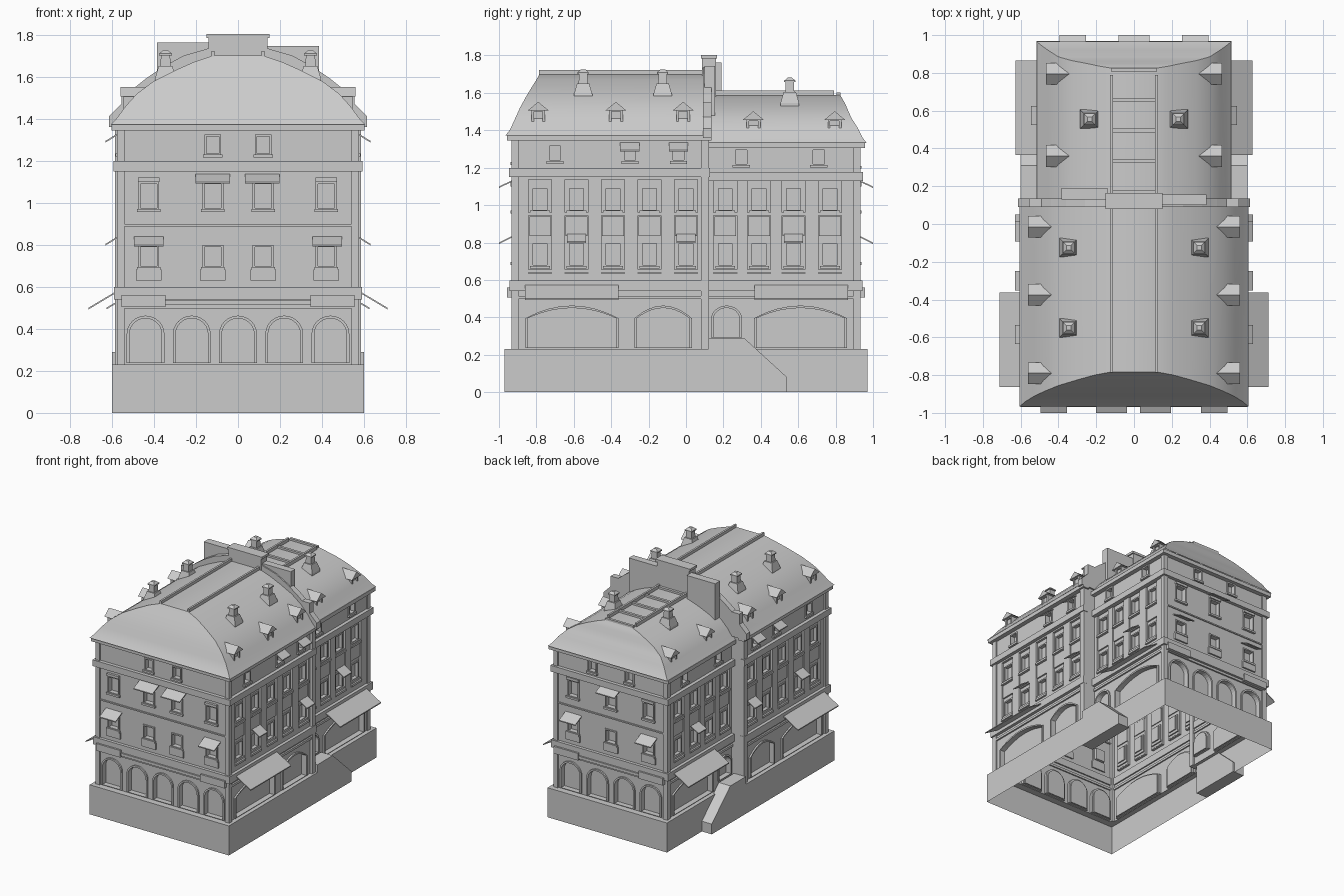
import bpy, bmesh, math
from mathutils import Vector as V
from collections import defaultdict

if "Cube" in bpy.data.objects:
    bpy.data.objects.remove(bpy.data.objects["Cube"])

parts = defaultdict(bmesh.new)


def face(bm, vs, d):
    """New face whose normal points along d"""
    fc = bm.faces.new(vs)
    fc.normal_update()
    if fc.normal.dot(d) < 0:
        fc.normal_flip()
    return fc


def mean(pts):
    return sum(pts, V()) / len(pts)


def loft(part, a, b, caps=True):
    """Closed solid between two matching loops"""
    bm, n, c = parts[part], len(a), mean(a + b)
    va, vb = [bm.verts.new(p) for p in a], [bm.verts.new(p) for p in b]
    for i in range(n):
        j = (i + 1) % n
        face(bm, [va[i], va[j], vb[j], vb[i]], mean([a[i], a[j], b[j], b[i]]) - c)
    if caps:
        face(bm, va, mean(a) - c)
        face(bm, vb, mean(b) - c)


# Facade frames: (u along wall, z, outward offset) -> world
FRONT = lambda u, z, o: V((u, -.92 - o, z))
BACK = lambda u, z, o: V((u, .92 + o, z))
side = lambda s, x: (lambda u, z, o: V((s * (x + o), u, z)))
XF, XR, YJ = .565, .48, .10


def rect(u, hw, z0, z1):
    return [(u - hw, z0), (u + hw, z0), (u + hw, z1), (u - hw, z1)]


def arch(u, hw, z0, zs, zt, power=2, n=12):
    pts = [(u - hw, z0), (u + hw, z0)]
    for i in range(n + 1):
        a = math.pi * i / n
        h = math.sin(a) if power == 2 else 1 - math.cos(a) ** 2
        pts.append((u + hw * math.cos(a), zs + (zt - zs) * h))
    return pts


def prism(part, f, pts, o0, o1):
    loft(part, [f(u, z, o0) for u, z in pts], [f(u, z, o1) for u, z in pts])


def box(part, f, u0, u1, z0, z1, o0, o1):
    prism(part, f, [(u0, z0), (u1, z0), (u1, z1), (u0, z1)], o0, o1)


def wall(part, f, u0, u1, z0, z1, holes, o=0, depth=.03, cap=True):
    """Wall sheet with recessed openings"""
    bm, out, edges, loops = parts[part], f(0, 0, 1) - f(0, 0, 0), [], []
    for lp in [[(u0, z0), (u1, z0), (u1, z1), (u0, z1)]] + holes:
        vs = [bm.verts.new(f(u, z, o)) for u, z in lp]
        edges += [bm.edges.new((vs[i - 1], vs[i])) for i in range(len(vs))]
        loops.append(vs)
    r = bmesh.ops.triangle_fill(bm, use_beauty=True, edges=edges, normal=out)
    for fc in r['geom']:
        if isinstance(fc, bmesh.types.BMFace):
            fc.normal_update()
            if fc.normal.dot(out) < 0:
                fc.normal_flip()
    for vs in loops[1:]:
        bk = [bm.verts.new(v.co - out * depth) for v in vs]
        c = mean([v.co for v in vs])
        for i in range(len(vs)):
            q = [vs[i - 1], vs[i], bk[i], bk[i - 1]]
            face(bm, q, c - mean([v.co for v in q]))
        if cap:
            face(bm, bk, out)


def frame(f, inner, outer, o0, o1, part='window_frames'):
    n = len(inner)
    for i in range(n):
        q = [inner[i - 1], inner[i], outer[i], outer[i - 1]]
        loft(part, [f(u, z, o0) for u, z in q], [f(u, z, o1) for u, z in q])


def window(f, u, hw, z0, z1, o=0, t=.01):
    """Frame, sill and lintel; returns the hole outline"""
    hole = rect(u, hw, z0, z1)
    frame(f, hole, rect(u, hw + t, z0 - t, z1 + t), o - .01, o + .008)
    box('window_sills', f, u - hw - .016, u + hw + .016, z0 - .02, z0 - .005, o - .01, o + .018)
    return hole


def archway(f, u, hw, z0, zs, zt, power=2):
    t = .013
    hole = arch(u, hw, z0, zs, zt, power)
    frame(f, hole, arch(u, hw + t, z0 - .003, zs, zt + t, power), -.02, .012, 'arch_frames')
    return hole


def awning(f, u, hw, z0, z1, o1, part='awnings'):
    a = [(0, z1), (o1, z0), (o1, z0 - .008), (0, z1 - .008)]
    loft(part, [f(u - hw, z, o) for o, z in a], [f(u + hw, z, o) for o, z in a])


def cornice(f, u0, u1, dz=0):
    for z0, z1, o in [(.54, .598, .024), (.497, .515, .012), (1.15, 1.198, .027)]:
        box('cornices', f, u0 - o, u1 + o, z0 - (dz if z0 > 1 else 0), z1 - (dz if z0 > 1 else 0), -.01, o)
    box('eaves', f, u0 - .035, u1 + .035, 1.345 - 2 * dz, 1.375 - 2 * dz, -.02, .036)


def end_facade(f, hw, arches, ahw, cols, attic, high, low, dz):
    """Front or back elevation"""
    wall('walls', f, -hw, hw, .23, .54, [archway(f, u, ahw, .24, .375, .45) for u in arches])
    wins = [window(f, u, .04, z0, z1) for u in cols for z0, z1 in [(.975, 1.09), (.70, .79)]]
    wall('walls', f, -hw, hw, .54, 1.17, wins)
    wall('walls', f, -hw, hw, 1.17, 1.36 - dz,
         [window(f, u, .03, 1.235 - dz, 1.315 - dz) for u in attic])
    for u in cols:
        box('window_aprons', f, u - .06, u + .06, .63, .682, -.01, .012)
        box('window_lintels', f, u - .052, u + .052, 1.1, 1.12, -.01, .018)
    box('string_course', f, -hw, hw, .888, .898, -.01, .008)
    for u in high:
        awning(f, u, .082, 1.1, 1.137, .08)
    for u in low:
        awning(f, u, .07, .80, .84, .08)
    for s in (-1, 1):
        box('corner_pilasters', f, s * (hw - .025), s * (hw + .012), .23, 1.36 - dz, -.025, .012)
    # shop sign boxes and long blind between them
    for s in (-1, 1):
        box('sign_boxes', f, s * (hw - .22), s * (hw - .01), .505, .56, 0, .038)
    box('shop_blind', f, .22 - hw, hw - .22, .515, .537, 0, .03)
    cornice(f, -hw, hw, dz)


def side_facade(f, u0, u1, bays, arches, attic, awn_attic, awn_low, big, dz):
    wall('walls', f, u0, u1, .23, .54, arches)
    wall('walls', f, u0, u1, .54, 1.17, [rect(u, .062, .635, 1.138) for u in bays], depth=.018, cap=False)
    for u in bays:
        wins = [window(f, u, .037, z0, z1, -.018) for z0, z1 in [(.68, .795), (.975, 1.09)]]
        wall('walls', f, u - .062, u + .062, .635, 1.138, wins, -.018, .02)
        box('bay_spandrels', f, u - .058, u + .058, .835, .94, -.025, -.006)
        for z in (.64, .945):
            box('bay_sills', f, u - .062, u + .062, z, z + .016, -.02, .008)
    wall('walls', f, u0, u1, 1.17, 1.36 - dz, [window(f, u, .03, 1.24 - dz, 1.315 - dz) for u in attic])
    for u in awn_attic:
        awning(f, u, .052, 1.295, 1.335, .065)
    for u in awn_low:
        awning(f, u, .05, .805, .845, .065)
    awning(f, big, .25, .50, .588, .147, 'shop_awnings')
    cornice(f, u0, u1, dz)


def dormer(f, u, z, x, X):
    """Gabled roof window: z = base, x = face position"""
    o = x - X
    wall('dormers', f, u - .037, u + .037, z, z + .08, [rect(u, .024, z + .014, z + .07)], o, .012)
    for s in (-1, 1):
        box('dormers', f, u + s * .03, u + s * .0368, z, z + .08, o - .12, o)
    box('window_sills', f, u - .045, u + .045, z - .008, z + .004, o - .05, o + .008)
    prism('dormer_roofs', f, [(u - .057, z + .075), (u + .057, z + .075), (u, z + .122)], o - .15, o + .015)


def square(x, y, z, h):
    return [V((x + a * h, y + b * h, z)) for a, b in [(-1, -1), (1, -1), (1, 1), (-1, 1)]]


def chimney(x, y, z):
    for h0, z0, h1, z1 in [(.05, -.05, .05, .03), (.05, .03, .033, .09), (.024, .09, .022, .142),
                           (.03, .142, .03, .15), (.03, .15, .012, .166)]:
        loft('chimneys', square(x, y, z + z0, h0), square(x, y, z + z1, h1))


def roof(name, rings, yj):
    """Curved hip roof lofted through (half width, end y, z) rings, open at the joint"""
    bm = parts[name]
    rows = [[bm.verts.new(p) for p in [(x, yj, z), (x, y, z), (-x, y, z), (-x, yj, z)]] for x, y, z in rings]
    for a, b in zip(rows, rows[1:]):
        for i in range(3):
            q = [a[i], a[i + 1], b[i + 1], b[i]]
            face(bm, q, mean([v.co for v in q]) - V((0, yj, 1)))
    face(bm, rows[-1], V((0, 0, 1)))


# Plinth: stepped outline, open underneath
def outline(xf, xr, yf, yj, z):
    r = [(xf, -yf), (xf, yj), (xr, yj), (xr, yf)]
    return [V((x, y, z)) for x, y in r] + [V((-x, y, z)) for x, y in reversed(r)]
loft('plinth', outline(.6, .515, .97, .125, 0), outline(.6, .515, .97, .125, .23), False)
bm, A, B = parts['plinth'], outline(.6, .515, .97, .125, .23), outline(.56, .475, .915, .095, .23)
for i in range(8):
    face(bm, [bm.verts.new(p) for p in (A[i - 1], A[i], B[i], B[i - 1])], V((0, 0, 1)))

# Elevations
end_facade(FRONT, XF, [-.44, -.22, 0, .22, .44], .077, [-.425, -.12, .12, .42], [-.12, .12],
           [-.12, .115], [-.425, .425], 0)
end_facade(BACK, XR, [-.345, -.115, .115, .345], .08, [-.325, 0, .325], [-.16, .16], [0], [-.325, .325], .02)
for s in (-1, 1):
    f, r = side(s, XF), side(s, XR)
    side_facade(f, -.92, YJ, [-.78, -.585, -.39, -.195, 0],
                [archway(f, -.61, .235, .24, .395, .45, 1), archway(f, -.122, .14, .24, .395, .45, 1)],
                [-.70, -.30, -.04], [-.30, -.04], [-.585, 0], -.612, 0)
    side_facade(r, YJ, .92, [.21, .39, .575, .77],
                [archway(r, .217, .07, .295, .39, .45), archway(r, .612, .235, .24, .395, .45, 1)],
                [.295, .71], [], [.575], .615, .02)
    # dormers and chimneys
    for y in (-.79, -.375, -.015):
        dormer(f, y, 1.43, .545, XF)
    for y in (.36, .795):
        dormer(r, y, 1.38, .452, XR)
    for y in (-.125, -.55):
        chimney(s * .345, y, 1.56)
    chimney(s * .235, .555, 1.515)
    # side stair block with sloping parapet
    prism('side_stairs', r, [(.12, 0), (.54, 0), (.54, .08), (.31, .29), (.12, .29)], .02, .12)
    # dividing pier, joint wall and rails along the flat roof tops
    box('dividing_pier', f, .08, .122, .23, 1.38, -.1, .02)
    box('roof_rails', f, -.785, .1, 1.69, 1.722, .112 - XF, .127 - XF)
    box('roof_rails', r, .13, .79, 1.57, 1.613, .112 - XR, .127 - XR)

# Roofs
roof('front_roof', [(.605, -.965, 1.372), (.575, -.94, 1.405), (.535, -.915, 1.46), (.48, -.888, 1.52),
                    (.40, -.855, 1.58), (.30, -.825, 1.63), (.21, -.80, 1.67), (.12, -.783, 1.70)], .1)
roof('rear_roof', [(.515, .965, 1.333), (.49, .945, 1.36), (.455, .92, 1.41), (.40, .885, 1.465),
                   (.33, .865, 1.51), (.25, .85, 1.545), (.18, .835, 1.57), (.12, .825, 1.588)], .1)

# Skylight bars on the rear roof
for y in (.17, .335, .495, .655, .815):
    box('skylight_bars', FRONT, -.12, .12, 1.58, 1.603, -.92 - y - .01, -.92 - y + .01)

# Fire wall between the two houses, with stacks
half = [(.615, 1.36), (.615, 1.41), (.555, 1.47), (.555, 1.55), (.49, 1.55), (.44, 1.59), (.36, 1.645),
        (.26, 1.70), (.14, 1.735)]
prism('fire_wall', FRONT, half + [(-x, z) for x, z in reversed(half)], -.92 - .09, -.92 - .135)
box('fire_wall_stacks', FRONT, -.14, .14, 1.55, 1.79, -1.005, -1.08)
box('fire_wall_stacks', FRONT, -.15, .15, 1.785, 1.803, -1.0, -1.085)
box('fire_wall_stacks', FRONT, -.385, -.14, 1.48, 1.762, -1.05, -1.11)
box('fire_wall_stacks', FRONT, .14, .385, 1.48, 1.745, -1.02, -1.075)

# Turn the collected parts into objects
for name, bm in parts.items():
    me = bpy.data.meshes.new(name)
    bm.to_mesh(me)
    bm.free()
    ob = bpy.data.objects.new(name, me)
    bpy.context.collection.objects.link(ob)
    if name in ('front_roof', 'rear_roof'):
        bpy.context.view_layer.objects.active = ob
        ob.select_set(True)
        bpy.ops.object.shade_smooth_by_angle(angle=math.radians(30))
        ob.select_set(False)
